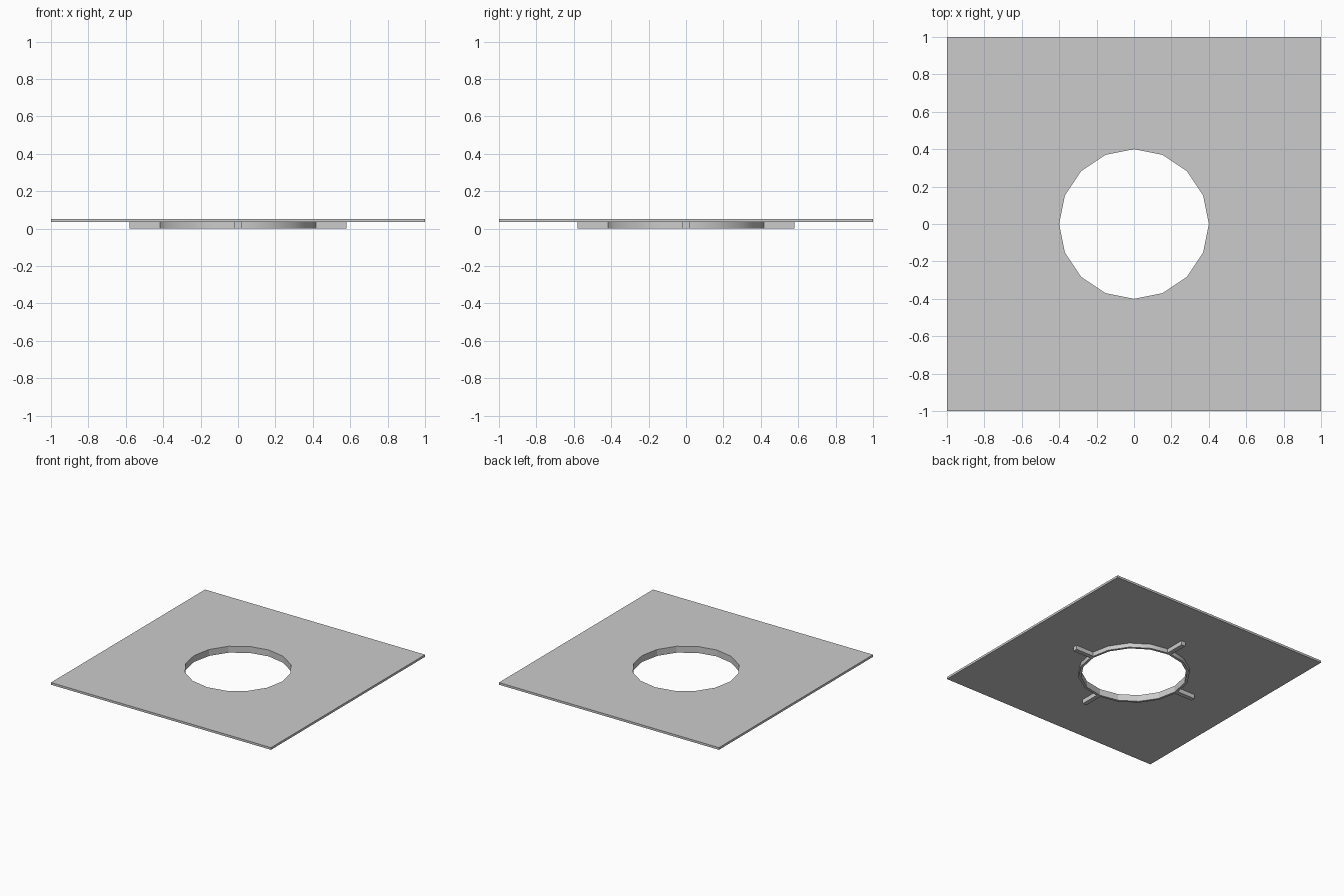
import bpy, bmesh
from math import cos, sin, pi

if "Cube" in bpy.data.objects:
    bpy.data.objects.remove(bpy.data.objects["Cube"])

SIDES = 16
HOLE_R, RING_R = 0.40, 0.42
PLATE_Z0, PLATE_Z1 = 0.035, 0.053


def circle(r):
    return [(r * cos(2 * pi * i / SIDES), r * sin(2 * pi * i / SIDES)) for i in range(SIDES)]


def square(h):
    # points on a square outline, in the same directions as the circle points
    return [(x * h / max(abs(x), abs(y)), y * h / max(abs(x), abs(y))) for x, y in circle(1)]


def holed_slab(name, inner, outer, z0, z1, smooth_outside=False):
    bm = bmesh.new()
    loops = [[bm.verts.new((x, y, z)) for x, y in pts]
             for pts, z in ((inner, z0), (outer, z0), (outer, z1), (inner, z1))]
    for k in range(4):
        a, b = loops[k], loops[(k + 1) % 4]
        for i in range(SIDES):
            j = (i + 1) % SIDES
            f = bm.faces.new((a[i], a[j], b[j], b[i]))
            f.smooth = smooth_outside and k == 1
    bmesh.ops.recalc_face_normals(bm, faces=bm.faces)
    for e in bm.edges:
        e.smooth = e.calc_face_angle(0) < pi / 6
    mesh = bpy.data.meshes.new(name)
    bm.to_mesh(mesh)
    bm.free()
    obj = bpy.data.objects.new(name, mesh)
    bpy.context.collection.objects.link(obj)


# Square plate with a round opening
holed_slab("plate", circle(HOLE_R), square(1.0), PLATE_Z0, PLATE_Z1)

# Collar under the opening
holed_slab("collar", circle(HOLE_R), circle(RING_R), 0, PLATE_Z0, True)

# Four ribs running outward from the collar
R0, R1, RIB_W = 0.41, 0.58, 0.036
for k in range(4):
    a = k * pi / 2
    r = (R0 + R1) / 2
    bpy.ops.mesh.primitive_cube_add(size=1, location=(r * cos(a), r * sin(a), PLATE_Z0 / 2),
                                    rotation=(0, 0, a))
    rib = bpy.context.object
    rib.name = f"rib_{k + 1}"
    rib.scale = (R1 - R0, RIB_W, PLATE_Z0)
